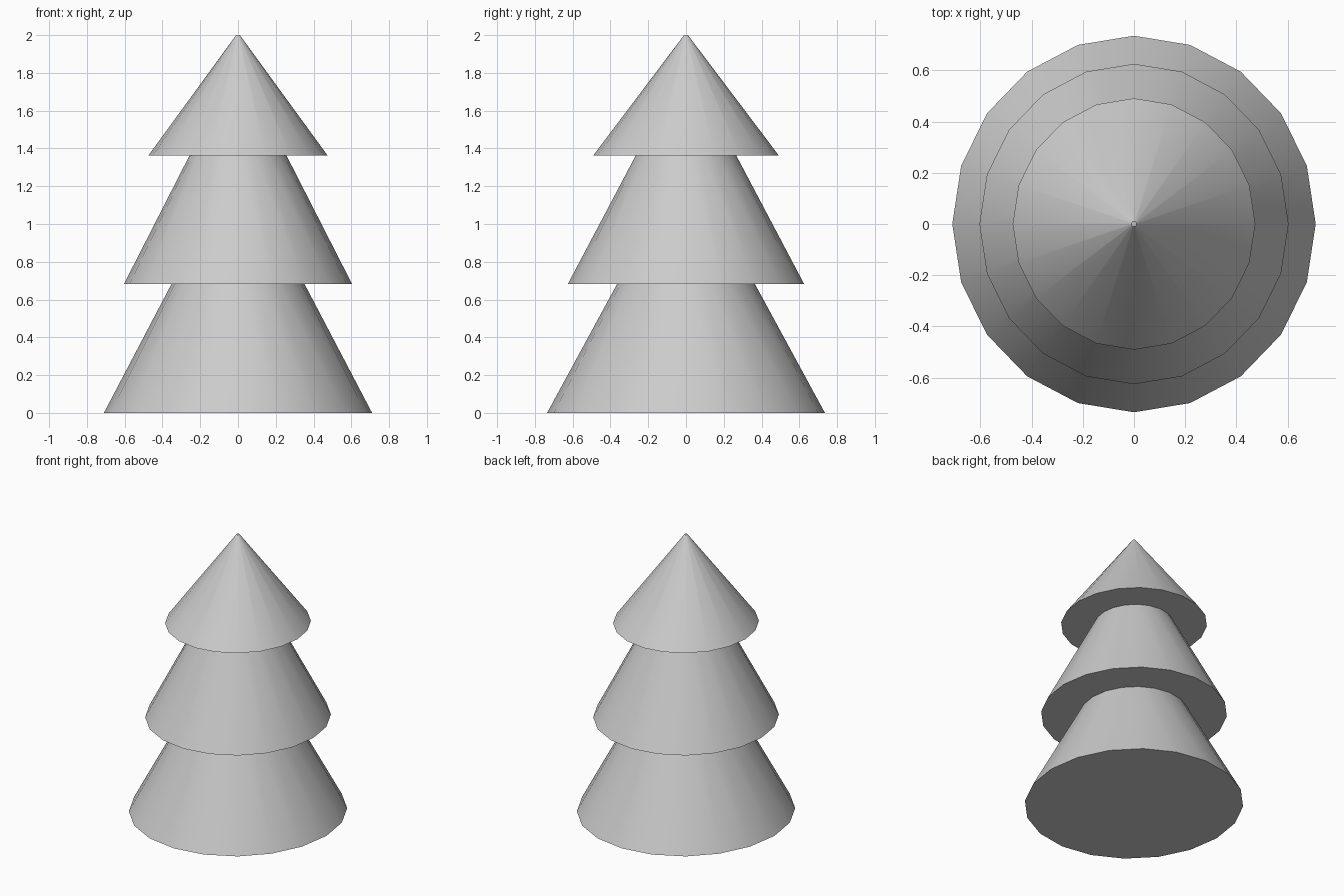
import bpy
import math

if "Cube" in bpy.data.objects:
    bpy.data.objects.remove(bpy.data.objects["Cube"])

SIDES = 20
Y_STRETCH = 1.036  # the tree is slightly deeper than wide


def tier(name, z0, z1, r0, r1):
    """One 20-sided conical foliage tier with smooth sides and a sharp rim."""
    bpy.ops.mesh.primitive_cone_add(
        vertices=SIDES, radius1=r0, radius2=r1, depth=z1 - z0,
        end_fill_type='NGON', location=(0, 0, (z0 + z1) / 2))
    ob = bpy.context.object
    ob.name = name
    ob.scale.y = Y_STRETCH
    bpy.ops.object.transform_apply(location=True, rotation=False, scale=True)
    bpy.ops.object.shade_smooth_by_angle(angle=math.radians(30))
    return ob


# Lower and middle tiers run slightly up inside the tier above
tier("bottom_tier", 0.0, 0.70, 0.71, 0.343)
tier("middle_tier", 0.682, 1.38, 0.604, 0.248)

# Top tier ends in a tiny blunt tip
tier("top_tier", 1.363, 2.0, 0.474, 0.01)
